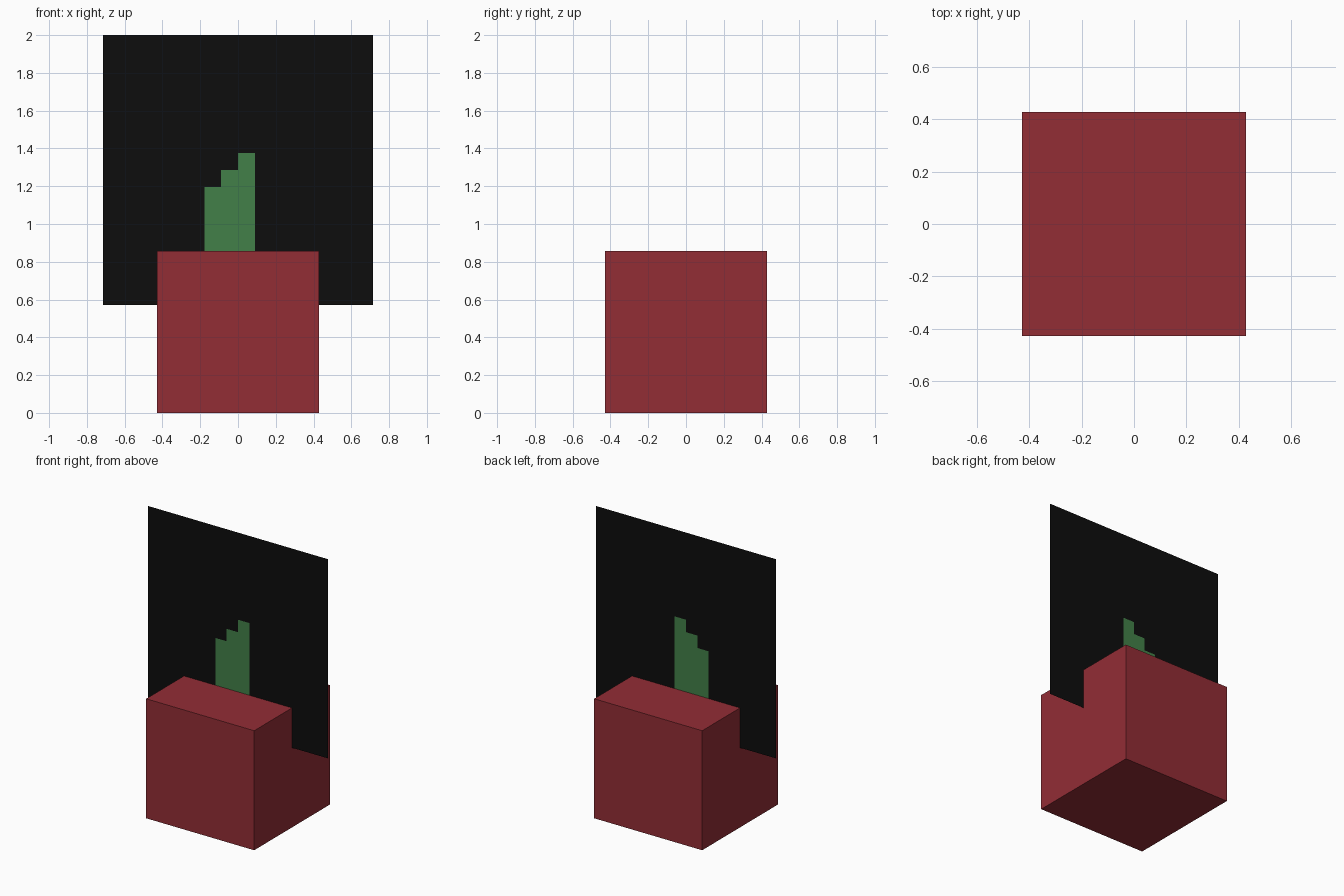
import bpy, bmesh, math
from mathutils import Matrix

if "Cube" in bpy.data.objects:
    bpy.data.objects.remove(bpy.data.objects["Cube"])


def material(name, rgb):
    m = bpy.data.materials.new(name)
    m.diffuse_color = (*rgb, 1)
    m.use_nodes = True
    m.node_tree.nodes["Principled BSDF"].inputs["Base Color"].default_value = m.diffuse_color
    return m


def add_object(name, bm, mats):
    me = bpy.data.meshes.new(name)
    bm.to_mesh(me)
    bm.free()
    for m in mats:
        me.materials.append(m)
    ob = bpy.data.objects.new(name, me)
    bpy.context.collection.objects.link(ob)
    return ob


red = material("brick red", (0.288, 0.026, 0.036))
black = material("black", (0.004, 0.004, 0.004))
green = material("leaf green", (0.054, 0.216, 0.065))

POT = 6 / 7      # pot edge length
PANEL = 10 / 7   # panel edge length
CELL = PANEL / 16

# Cube pot standing on the ground
bm = bmesh.new()
bmesh.ops.create_cube(bm, size=POT, matrix=Matrix.Translation((0, 0, POT / 2)))
add_object("pot", bm, [red])

# Thin upright panel of 16 x 16 cells, with a stepped plant as coloured cells
bm = bmesh.new()
bmesh.ops.create_grid(
    bm, x_segments=16, y_segments=16, size=PANEL / 2,
    matrix=Matrix.Translation((0, 0, 2 - PANEL / 2)) @ Matrix.Rotation(math.pi / 2, 4, 'X'))
plant_rows = {-2: 7, -1: 8, 0: 9}  # column -> height in cells
for f in bm.faces:
    c = f.calc_center_median()
    col = math.floor(c.x / CELL)
    row = math.floor((c.z - (2 - PANEL)) / CELL)
    f.material_index = 1 if row < plant_rows.get(col, 0) else 0
add_object("plant_panel", bm, [black, green])
